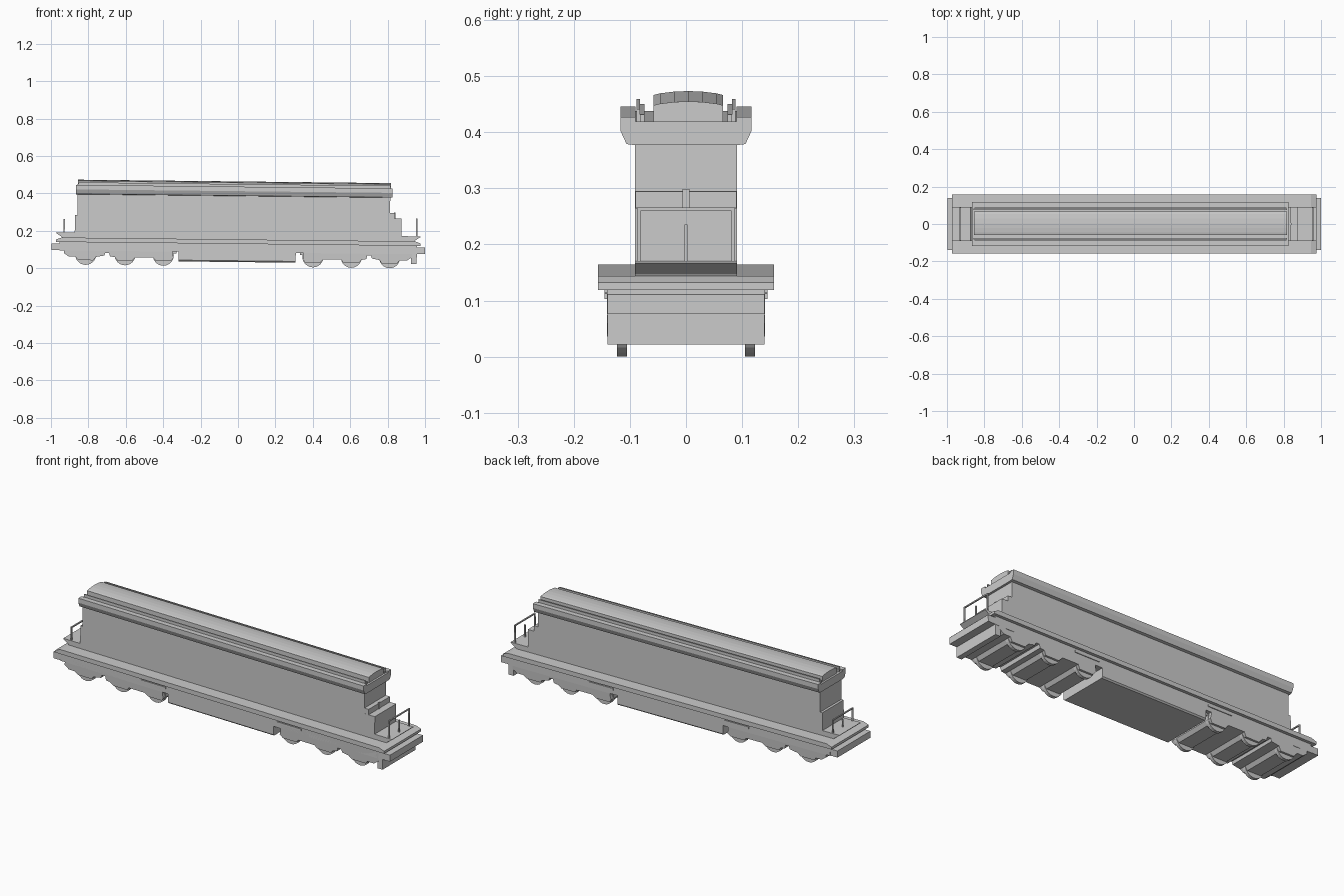
import bpy, bmesh, math
from mathutils import Matrix

cube = bpy.data.objects.get("Cube")
if cube:
    bpy.data.objects.remove(cube, do_unlink=True)

TILT = 0.011  # the whole vehicle leans slightly down towards +x

grey = bpy.data.materials.new("plain_grey")
grey.use_nodes = True
grey.diffuse_color = (0.6, 0.6, 0.6, 1)
grey.node_tree.nodes["Principled BSDF"].inputs["Base Color"].default_value = (0.6, 0.6, 0.6, 1)


def finish(name, bm):
    bmesh.ops.recalc_face_normals(bm, faces=bm.faces[:])
    mesh = bpy.data.meshes.new(name)
    bm.to_mesh(mesh)
    bm.free()
    mesh.materials.append(grey)
    obj = bpy.data.objects.new(name, mesh)
    obj.rotation_euler.y = TILT
    bpy.context.collection.objects.link(obj)
    return obj


def box(name, x0, x1, half_y, z0, z1, y=0):
    bm = bmesh.new()
    m = Matrix.Translation(((x0 + x1) / 2, y, (z0 + z1) / 2))
    m = m @ Matrix.Diagonal((abs(x1 - x0), half_y * 2, z1 - z0, 1))
    bmesh.ops.create_cube(bm, size=1, matrix=m)
    return finish(name, bm)


def side_profile(name, pts, half_y):
    """Extrude an (x, z) outline across the width."""
    bm = bmesh.new()
    face = bm.faces.new([bm.verts.new((x, -half_y, z)) for x, z in pts])
    new = bmesh.ops.extrude_face_region(bm, geom=[face])["geom"]
    verts = [v for v in new if isinstance(v, bmesh.types.BMVert)]
    bmesh.ops.translate(bm, verts=verts, vec=(0, half_y * 2, 0))
    return finish(name, bm)


def end_profile(name, half_pts, x0, x1, y_shift=0):
    """Extrude a mirrored (y, z) half outline along the length."""
    pts = half_pts + [(-y, z) for y, z in reversed(half_pts) if y > 0]
    bm = bmesh.new()
    face = bm.faces.new([bm.verts.new((x0, y + y_shift, z)) for y, z in pts])
    new = bmesh.ops.extrude_face_region(bm, geom=[face])["geom"]
    verts = [v for v in new if isinstance(v, bmesh.types.BMVert)]
    bmesh.ops.translate(bm, verts=verts, vec=(x1 - x0, 0, 0))
    return finish(name, bm)


# Main frame with sloped deck ends
side_profile("main_frame", [(-0.975, 0.13), (0.975, 0.13), (0.975, 0.143),
                            (0.945, 0.154), (-0.945, 0.154), (-0.975, 0.143)], 0.157)
box("underframe", -0.955, 0.955, 0.141, 0.085, 0.131)
end_profile("fuel_tank", [(0.134, 0.033), (0.141, 0.04), (0.141, 0.13)], -0.318, 0.308)

# Engine body and stepped ends
box("body", -0.862, 0.81, 0.0905, 0.15, 0.392)
box("left_front_hood", 0.80, 0.835, 0.09, 0.15, 0.304)
box("low_hood", 0.80, 0.872, 0.0905, 0.15, 0.275)
box("rear_hood", -0.875, -0.85, 0.0905, 0.15, 0.276)
box("hood_cap_post", 0.832, 0.838, 0.006, 0.27, 0.308)

# Roof: flared eaves, gutter ridges and arched crown
end_profile("roof_eaves", [(0.09, 0.386), (0.106, 0.388), (0.117, 0.412), (0.117, 0.436),
                           (0.09, 0.436), (0.09, 0.428)], -0.87, 0.822)
end_profile("roof_crown", [(0.062, 0.42), (0.062, 0.457), (0.05, 0.46), (0.025, 0.463),
                           (0, 0.464)], -0.86, 0.812, 0.004)
for s in (-1, 1):
    box("roof_ridge", -0.858, 0.81, 0.003, 0.425, 0.45, s * 0.085)
    box("roof_gutter_strip", -0.862, 0.814, 0.004, 0.425, 0.441, s * 0.078)

# Parts repeated at each end
for s, rail_x, rail_top in ((-1, -0.932, 0.252), (1, 0.953, 0.276)):
    side_profile("end_platform", [(s * 0.85, 0.15), (s * 0.94, 0.15), (s * 0.945, 0.158),
                                  (s * 0.975, 0.178), (s * 0.975, 0.181), (s * 0.85, 0.181)], 0.0905)
    box("buffer_beam", s * 0.95, s * 0.998, 0.14, 0.087, 0.122)
    for y in (-0.084, 0, 0.084):
        top = rail_top if y else rail_top - 0.03
        box("handrail_post", rail_x - 0.0035, rail_x + 0.0035, 0.003, 0.17, top, y)
    box("handrail_bar", rail_x - 0.0035, rail_x + 0.0035, 0.087, rail_top - 0.006, rail_top)
box("end_pilot", 0.925, 0.955, 0.14, 0.032, 0.1)

# Bogies with axle box bulges, and their wheels
for s, wheels in ((-1, (0.4, 0.605, 0.815)), (1, (0.4, 0.605, 0.81))):
    pts = [(s * 0.35, 0.12), (s * 0.35, 0.07)]
    for x in wheels:
        pts += [(s * (x - 0.055), 0.052), (s * (x - 0.04), 0.034),
                (s * (x + 0.04), 0.034), (s * (x + 0.055), 0.052)]
        if x == 0.605:
            pts += [(s * 0.685, 0.056), (s * 0.69, 0.075), (s * 0.71, 0.075), (s * 0.715, 0.06)]
    pts += [(s * 0.905, 0.052), (s * 0.93, 0.07), (s * 0.93, 0.12)]
    bogie = side_profile("bogie", pts, 0.141)
    # Narrow the lower edge a little for the bevelled skirts
    for v in bogie.data.vertices:
        if v.co.z < 0.04:
            v.co.y *= 0.95
    box("bogie_pivot", s * 0.33, s * 0.36, 0.12, 0.075, 0.131)
    box("bogie_step", s * 0.33, s * 0.475, 0.145, 0.108, 0.118)
    for x in wheels:
        for side in (-1, 1):
            bm = bmesh.new()
            m = Matrix.Translation((s * x, side * 0.114, 0.065)) @ Matrix.Rotation(math.pi / 2, 4, "X")
            bmesh.ops.create_cone(bm, cap_ends=True, segments=24, radius1=0.056,
                                  radius2=0.056, depth=0.018, matrix=m)
            finish("wheel", bm)
